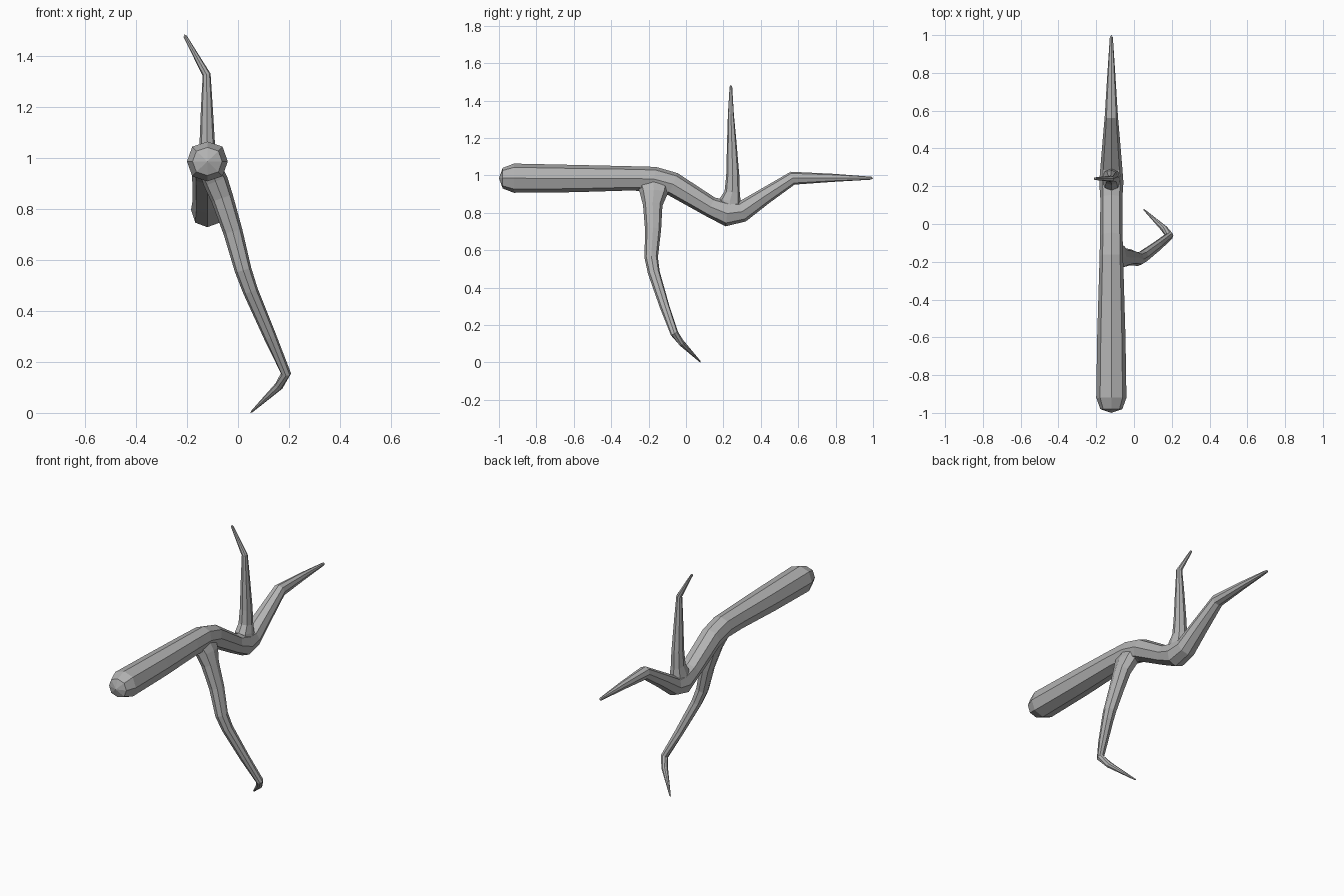
import bpy
import bmesh
import math
from mathutils import Vector

default = bpy.data.objects.get("Cube")
if default:
    bpy.data.objects.remove(default, do_unlink=True)

# One plain bark colour
bark = bpy.data.materials.new("grey_bark")
bark.use_nodes = True
colour = (0.45, 0.45, 0.45, 1)
bark.diffuse_color = colour
bark.node_tree.nodes["Principled BSDF"].inputs["Base Color"].default_value = colour

SIDES = 8


def limb(name, rings, start, end, ref):
    """Loft an eight-sided limb through rings of (centre, side radius, other radius),
    closed by a point at each end."""
    bm = bmesh.new()
    centres = [Vector(r[0]) for r in rings]
    loops = []
    for i, (_, ra, rb) in enumerate(rings):
        here = centres[i]
        before = centres[i - 1] if i else here
        after = centres[i + 1] if i + 1 < len(rings) else here
        tangent = (here - before).normalized() + (after - here).normalized()
        tangent.normalize()
        side = (ref - tangent * ref.dot(tangent)).normalized()
        other = tangent.cross(side)
        loop = []
        for k in range(SIDES):
            a = math.tau * k / SIDES
            swell = 1.05 if k % 2 else 1.0
            loop.append(bm.verts.new(
                here + swell * (side * ra * math.cos(a) + other * rb * math.sin(a))))
        loops.append(loop)
    first, last = bm.verts.new(start), bm.verts.new(end)
    for k in range(SIDES):
        n = (k + 1) % SIDES
        bm.faces.new((first, loops[0][n], loops[0][k]))
        bm.faces.new((last, loops[-1][k], loops[-1][n]))
        for low, high in zip(loops, loops[1:]):
            bm.faces.new((low[k], low[n], high[n], high[k]))
    bmesh.ops.recalc_face_normals(bm, faces=bm.faces)
    mesh = bpy.data.meshes.new(name)
    bm.to_mesh(mesh)
    bm.free()
    mesh.materials.append(bark)
    obj = bpy.data.objects.new(name, mesh)
    bpy.context.collection.objects.link(obj)
    return obj


# Main stem: blunt at the front, dipping, then rising to a pointed tip
X = -0.12
stem = [(-0.98, 0.985, 0.058, 0.055), (-0.92, 0.985, 0.08, 0.078),
        (-0.6, 0.983, 0.075, 0.073), (-0.3, 0.984, 0.066, 0.065),
        (-0.17, 0.98, 0.062, 0.066), (-0.07, 0.953, 0.06, 0.064),
        (0.13, 0.832, 0.058, 0.055), (0.22, 0.796, 0.064, 0.069),
        (0.3, 0.806, 0.058, 0.056), (0.42, 0.888, 0.048, 0.044),
        (0.57, 0.985, 0.035, 0.036), (0.78, 0.987, 0.022, 0.022),
        (0.99, 0.985, 0.008, 0.008)]
limb("main_stem", [((X, y, z), a, b) for y, z, a, b in stem],
     (X, -1, 0.985), (X, 1, 0.985), Vector((1, 0, 0)))

# Upright twig, bent over near its tip
limb("upper_twig",
     [((X, 0.235, 0.8), 0.06, 0.055), ((X, 0.235, 0.865), 0.058, 0.046),
      ((X, 0.247, 0.91), 0.041, 0.038), ((X, 0.25, 1.0), 0.035, 0.033),
      ((-0.122, 0.244, 1.2), 0.024, 0.023), ((-0.123, 0.24, 1.325), 0.016, 0.016),
      ((-0.207, 0.24, 1.475), 0.007, 0.007)],
     (X, 0.235, 0.78), (-0.211, 0.24, 1.483), Vector((0, 1, 0)))

# Long side branch hanging down, hooked back at the bottom
limb("lower_branch",
     [((-0.115, -0.175, 0.97), 0.095, 0.045), ((-0.087, -0.172, 0.905), 0.075, 0.049),
      ((-0.062, -0.178, 0.84), 0.052, 0.044), ((-0.02, -0.176, 0.71), 0.043, 0.038),
      ((0.02, -0.186, 0.56), 0.036, 0.033), ((0.048, -0.172, 0.48), 0.032, 0.03),
      ((0.125, -0.115, 0.3), 0.026, 0.025), ((0.188, -0.062, 0.155), 0.021, 0.02),
      ((0.16, -0.025, 0.105), 0.017, 0.017), ((0.055, 0.074, 0.006), 0.004, 0.004)],
     (-0.12, -0.175, 0.99), (0.049, 0.08, 0), Vector((0, 1, 0)))
